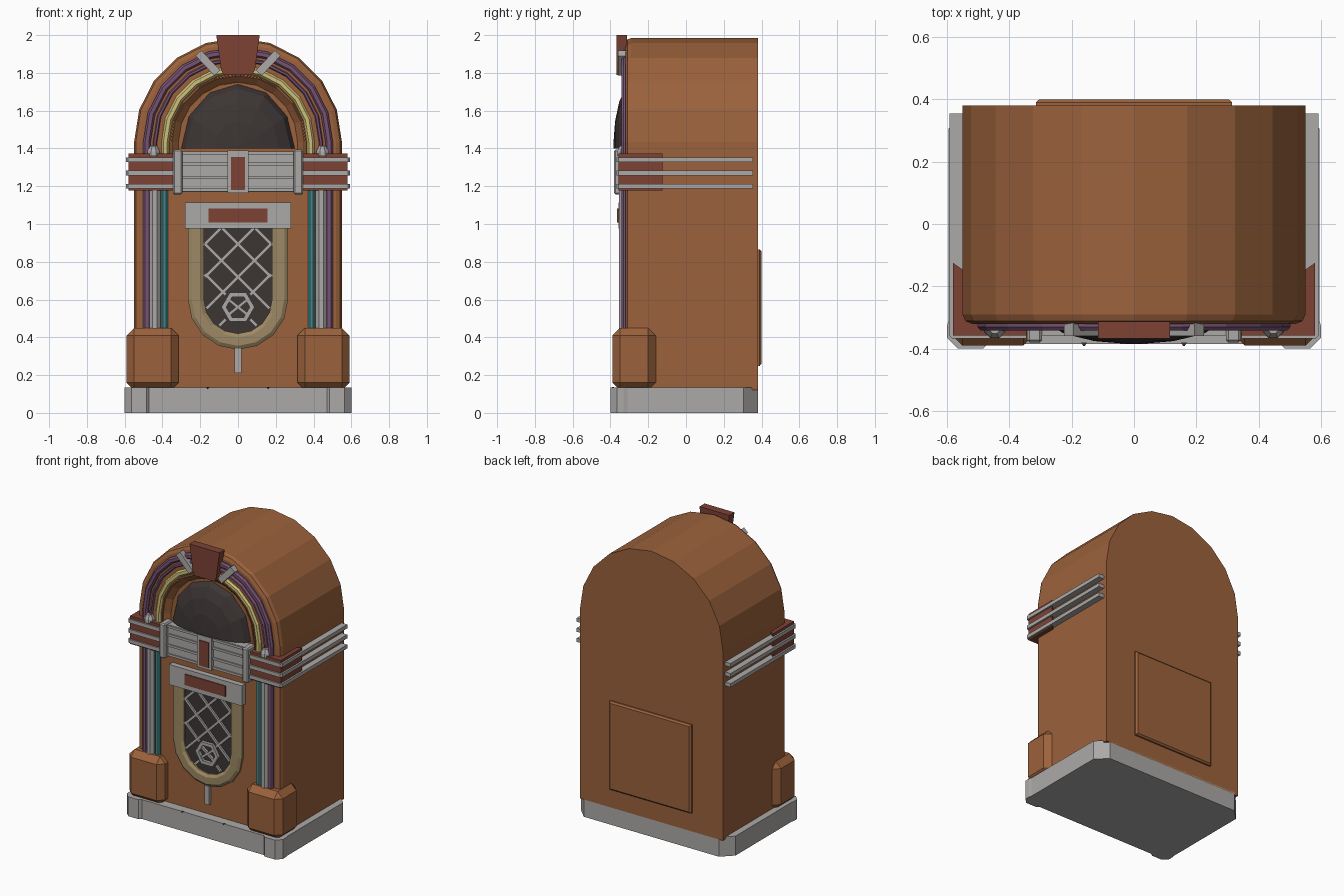
import bpy, bmesh, math
from mathutils import Vector

if "Cube" in bpy.data.objects:
    bpy.data.objects.remove(bpy.data.objects["Cube"])


def material(name, r, g, b):
    m = bpy.data.materials.new(name)
    m.diffuse_color = (r, g, b, 1)
    m.use_nodes = True
    m.node_tree.nodes["Principled BSDF"].inputs["Base Color"].default_value = m.diffuse_color
    return m


WOOD = material("warm wood", .33, .122, .045)
CHROME = material("chrome grey", .41, .40, .39)
RED = material("dark red", .205, .055, .036)
PURPLE = material("purple tube", .185, .085, .175)
TEAL = material("teal tube", .055, .235, .25)
YELLOW = material("yellow tube", .62, .53, .19)
TAN = material("tan frame", .34, .25, .13)
DARK = material("dark glass", .045, .036, .034)

ARCH_Z = 1.435  # height where the cabinet arch begins


def finish(name, bm, mat, mirror=False, bevel=0):
    bmesh.ops.recalc_face_normals(bm, faces=bm.faces)
    me = bpy.data.meshes.new(name)
    bm.to_mesh(me)
    bm.free()
    me.materials.append(mat)
    ob = bpy.data.objects.new(name, me)
    bpy.context.collection.objects.link(ob)
    if bevel:
        b = ob.modifiers.new("chamfer", 'BEVEL')
        b.width, b.segments = bevel, 1
    if mirror:
        ob.modifiers.new("mirror", 'MIRROR')
    return ob


def loft(name, loops, mat, **kw):
    """Bridge closed loops of equal length and cap both ends."""
    bm = bmesh.new()
    rings = [[bm.verts.new(p) for p in loop] for loop in loops]
    for a, b in zip(rings, rings[1:]):
        n = len(a)
        for i in range(n):
            j = (i + 1) % n
            bm.faces.new((a[i], a[j], b[j], b[i]))
    bm.faces.new(rings[0])
    bm.faces.new(rings[-1])
    return finish(name, bm, mat, **kw)


def prism_y(name, pts, y0, y1, mat, **kw):
    return loft(name, [[(x, y, z) for x, z in pts] for y in (y0, y1)], mat, **kw)


def prism_z(name, pts, z0, z1, mat, **kw):
    return loft(name, [[(x, y, z) for x, y in pts] for z in (z0, z1)], mat, **kw)


def box(name, x0, x1, y0, y1, z0, z1, mat, **kw):
    return prism_z(name, [(x0, y0), (x1, y0), (x1, y1), (x0, y1)], z0, z1, mat, **kw)


def bar(name, a, b, w, y0, y1, mat, **kw):
    """Flat bar between two points on the front plane."""
    a, b = Vector(a), Vector(b)
    d = (b - a).normalized() * w / 2
    n = Vector((-d.y, d.x))
    return prism_y(name, [a + n, b + n, b - n, a - n], y0, y1, mat, **kw)


def arch(r, zc, zend, sign=1, segs=10):
    """Arch (sign 1) or U (sign -1) outline with straight legs."""
    pts = [(r * math.cos(math.pi * i / segs), zc + sign * r * math.sin(math.pi * i / segs))
           for i in range(segs + 1)]
    return [(r, zend)] + pts + [(-r, zend)]


def arch_loop(r, z0, y):
    return [(x, y, z) for x, z in arch(r, ARCH_Z, z0)]


def arch_tube(name, section, mat, zc, zend, sign=1, segs=10):
    """Sweep a (radius, y) section along an arch."""
    paths = [arch(r, zc, zend, sign, segs) for r, _ in section]
    loops = [[(p[i][0], s[1], p[i][1]) for p, s in zip(paths, section)]
             for i in range(len(paths[0]))]
    return loft(name, loops, mat)


def ridge(r0, r1, y):
    """Rounded tube section standing out from the front."""
    w = (r1 - r0) * .25
    return [(r0, -.30), (r0, y + .012), (r0 + w, y), (r1 - w, y), (r1, y + .012), (r1, -.30)]


# cabinet with rounded front edge and a recess behind the dome
loft("cabinet", [arch_loop(.55, .12, .38), arch_loop(.55, .12, -.29),
                 arch_loop(.541, .12, -.311), arch_loop(.52, .12, -.32),
                 arch_loop(.35, 1.22, -.32), arch_loop(.315, 1.25, -.285)], WOOD)
loft("back_panel", [[(x * s, y, .557 + z * s) for x, z in
                     ((-.315, -.308), (.315, -.308), (.315, .308), (-.315, .308))]
                    for y, s in ((.375, 1), (.39, 1), (.40, .965))], WOOD)

# plinth with stepped front corners
half = [(.47, -.385), (.485, -.4), (.565, -.4), (.6, -.365), (.6, -.33),
        (.595, -.31), (.595, .305), (.52, .38)]
prism_z("plinth", half + [(-x, y) for x, y in reversed(half)], 0, .135, CHROME)
for x in (-.16, .16):
    loft("plinth_pin", [[(x - s, -.38, .138), (x + s, -.38, .138), (x, -.38, .12)]
                        if s > .005 else
                        [(x - s, -.392, .136), (x + s, -.392, .136), (x, -.392, .134)]
                        for s in (.01, .002)], DARK)

# corner blocks
box("corner_block", .315, .59, -.39, -.16, .12, .45, WOOD, mirror=True, bevel=.04)

# light tubes and columns
arch_tube("outer_tube", ridge(.462, .502, -.342), PURPLE, ARCH_Z, .40)
arch_tube("middle_tube", ridge(.428, .450, -.336), PURPLE, ARCH_Z, 1.2)
arch_tube("inner_tube", ridge(.365, .405, -.336), YELLOW, ARCH_Z, 1.3)
arch_tube("inner_trim", ridge(.353, .363, -.326), WOOD, ARCH_Z, 1.2)
box("teal_tube", .37, .408, -.337, -.30, .40, 1.25, TEAL, mirror=True, bevel=.01)


def ring(x, y, r, z, n=8):
    return [(x + r * math.cos(2 * math.pi * (i + .5) / n),
             y + r * math.sin(2 * math.pi * (i + .5) / n), z) for i in range(n)]


loft("column", [ring(.44, -.325, .031, .40), ring(.44, -.325, .031, 1.25)], CHROME, mirror=True)
loft("column_cap", [ring(.447, -.332, .037, 1.36), ring(.447, -.332, .035, 1.385),
                    ring(.447, -.332, .02, 1.412)], CHROME, mirror=True)

# side bands and rails wrapping the corners
prism_z("corner_band", [(.345, -.30), (.345, -.358), (.58, -.358), (.58, -.125),
                        (.545, -.15), (.545, -.30)], 1.178, 1.372, RED, mirror=True)
for z in (1.2, 1.27, 1.34):
    prism_z("wrap_rail", [(.345, -.31), (.345, -.368), (.582, -.368), (.592, -.358),
                          (.592, .355), (.545, .355), (.545, -.31)],
            z - .013, z + .013, CHROME, mirror=True)

# centre grille between the bands
box("grille_panel", -.31, .31, -.35, -.27, 1.17, 1.385, CHROME)
for z in (1.18, 1.245, 1.318, 1.375):
    box("grille_slat", -.30, .30, -.358, -.34, z - .008, z + .008, CHROME)
box("grille_post", .295, .343, -.38, -.29, 1.155, 1.395, CHROME, mirror=True, bevel=.008)
box("grille_centre", -.055, .055, -.37, -.30, 1.163, 1.39, CHROME)
box("grille_badge", -.037, .037, -.376, -.36, 1.18, 1.355, RED)

# half dome window
dome = []
for k in range(5):
    t = math.pi / 2 * k / 4.15
    dome.append([(.30 * math.cos(t) * math.cos(math.pi * i / 6), -.285 - .1 * math.sin(t),
                  1.40 + .34 * math.cos(t) * math.sin(math.pi * i / 6)) for i in range(7)])
loft("dome_window", dome, DARK)

# crest and its brackets
prism_y("crest", [(-.078, 1.79), (.078, 1.79), (.09, 1.82), (.115, 2.0), (-.115, 2.0),
                  (-.09, 1.82)], -.368, -.312, RED)
bar("crest_bracket", (.21, 1.905), (.11, 1.80), .042, -.36, -.30, CHROME, mirror=True)

# title plate
box("title_plate", -.28, .28, -.358, -.30, .975, 1.115, CHROME)
box("title_inset", -.157, .157, -.365, -.35, 1.008, 1.083, RED)

# speaker frame, cloth and stub
arch_tube("speaker_frame", [(.265, -.31), (.265, -.335), (.245, -.348), (.20, -.348),
                            (.18, -.335), (.18, -.31)], TAN, .60, .98, -1, 8)
prism_y("speaker_cloth", arch(.185, .60, .98, -1, 8), -.31, -.324, DARK)
box("speaker_stub", -.018, .018, -.345, -.31, .21, .34, CHROME)


# speaker lattice, clipped to the opening
def inside(x, z):
    return z < .98 and abs(x) < .178 and (z > .6 or math.hypot(x, z - .6) < .175)


for c in (.56, .72, .895, 1.07):
    for s in (-1, 1):
        run = [(x, c + s * x) for x in (i * .004 for i in range(-45, 46)) if inside(x, c + s * x)]
        if c == .56:  # leave the emblem ring open in the middle
            parts = [[p for p in run if p[0] < -.06], [p for p in run if p[0] > .06]]
        else:
            parts = [run]
        for p in parts:
            if len(p) > 2:
                bar("lattice_bar", p[0], p[-1], .017, -.336, -.32, CHROME)

# hexagonal emblem ring with crossed spokes
hexa = [[(r * math.cos(math.pi * i / 3), y, .56 + r * math.sin(math.pi * i / 3))
         for i in range(6)] for r, y in ((.088, -.32), (.088, -.345), (.062, -.345), (.062, -.32))]
for i in range(6):
    j = (i + 1) % 6
    loft("emblem_ring", [[h[i] for h in hexa], [h[j] for h in hexa]], CHROME)
for s in (-1, 1):
    bar("emblem_spoke", (-.05, .56 - s * .04), (.05, .56 + s * .04), .016, -.34, -.32, CHROME)
